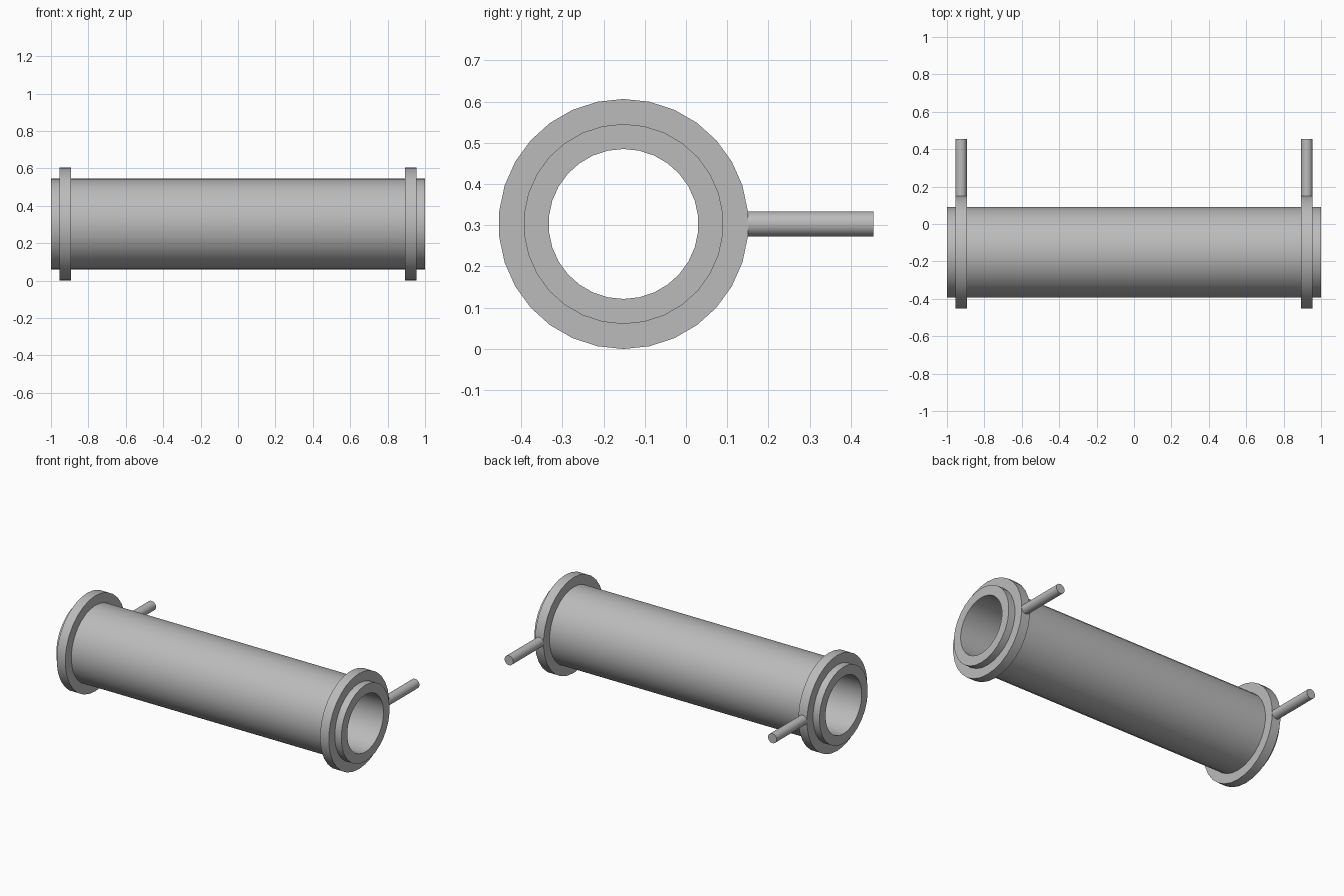
import bpy
import math
from mathutils import Matrix, Vector

cube = bpy.data.objects.get("Cube")
if cube:
    bpy.data.objects.remove(cube, do_unlink=True)

UNIT = 1 / 3.3
SIDES = 30
AXIS = Vector((0, -UNIT / 2, UNIT))

grey = bpy.data.materials.new("plain grey")
grey.use_nodes = True
grey.diffuse_color = (0.5, 0.5, 0.5, 1)
grey.node_tree.nodes["Principled BSDF"].inputs["Base Color"].default_value = (0.5, 0.5, 0.5, 1)


def finish(obj, name):
    obj.name = name
    obj.data.materials.clear()
    obj.data.materials.append(grey)
    bpy.ops.object.select_all(action='DESELECT')
    obj.select_set(True)
    bpy.context.view_layer.objects.active = obj
    bpy.ops.object.shade_smooth_by_angle(angle=math.radians(30))


def hollow_ring(name, x, length, outer, inner):
    """Thick-walled ring along x, with a vertex at the very top."""
    section = [(-length / 2, outer), (length / 2, outer),
               (length / 2, inner), (-length / 2, inner)]
    verts, faces = [], []
    for i in range(SIDES):
        a = math.tau * i / SIDES
        verts += [(px, r * math.sin(a), r * math.cos(a)) for px, r in section]
        n = (i + 1) % SIDES
        for j in range(4):
            k = (j + 1) % 4
            faces.append((i * 4 + j, n * 4 + j, n * 4 + k, i * 4 + k))
    mesh = bpy.data.meshes.new(name)
    mesh.from_pydata(verts, [], faces)
    mesh.flip_normals()
    obj = bpy.data.objects.new(name, mesh)
    obj.location = AXIS + Vector((x, 0, 0))
    bpy.context.collection.objects.link(obj)
    finish(obj, name)


# Long hollow tube
hollow_ring("tube", 0, 2, 0.8 * UNIT, 0.6 * UNIT)

# Collar and rear pin near each end
for side, label in ((1, "left"), (-1, "right")):
    x = side * (1 - 0.25 * UNIT)
    hollow_ring(label + "_collar", x, 0.2 * UNIT, UNIT, 0.79 * UNIT)
    start, end = 0.9 * UNIT, 2 * UNIT
    bpy.ops.mesh.primitive_cylinder_add(vertices=SIDES, radius=0.1 * UNIT, depth=end - start)
    pin = bpy.context.object
    pin.data.transform(Matrix.Rotation(math.pi / 2, 4, 'X'))
    pin.location = AXIS + Vector((x, (start + end) / 2, 0))
    finish(pin, label + "_pin")
